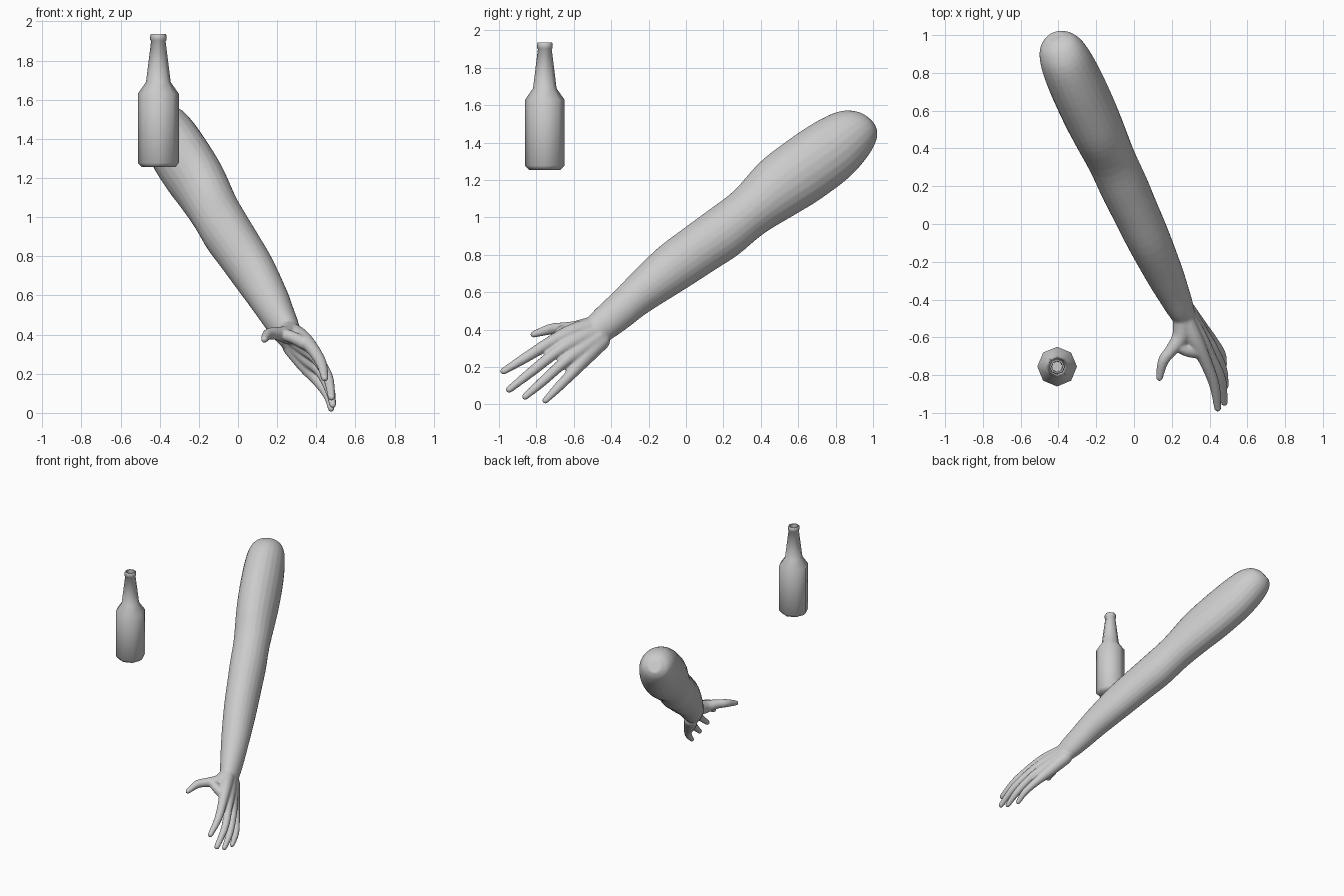
import bpy, bmesh, math
from mathutils import Vector

if "Cube" in bpy.data.objects:
    bpy.data.objects.remove(bpy.data.objects["Cube"])

grey = bpy.data.materials.new("light_grey")
grey.diffuse_color = (0.6, 0.6, 0.6, 1)
grey.use_nodes = True
grey.node_tree.nodes["Principled BSDF"].inputs["Base Color"].default_value = grey.diffuse_color


def loft(bm, rings):
    """Skin a list of equal rings and close both ends."""
    rows = [[bm.verts.new(p) for p in r] for r in rings]
    n = len(rows[0])
    for a, b in zip(rows, rows[1:]):
        for i in range(n):
            bm.faces.new((a[i], a[(i + 1) % n], b[(i + 1) % n], b[i]))
    bm.faces.new(rows[0][::-1])
    bm.faces.new(rows[-1])


def spline(pts, steps):
    """Catmull-Rom resampling of equal-length tuples."""
    pts = [Vector(p) for p in pts]
    out = []
    for i in range(len(pts) - 1):
        p1, p2 = pts[i], pts[i + 1]
        p0 = pts[i - 1] if i else p1
        p3 = pts[i + 2] if i + 2 < len(pts) else p2
        for k in range(steps):
            t = k / steps
            out.append(0.5 * (2 * p1 + (p2 - p0) * t
                              + (2 * p0 - 5 * p1 + 4 * p2 - p3) * t * t
                              + (3 * p1 - p0 - 3 * p2 + p3) * t ** 3))
    return out + [pts[-1]]


def ellipse(c, u, v, a, b, n=24):
    return [c + u * (a * math.cos(2 * math.pi * i / n))
            + v * (b * math.sin(2 * math.pi * i / n)) for i in range(n)]


def digit(bm, pts):
    """Round tapered tube through (x, y, z, radius) points, with domed ends."""
    path = spline(pts, 6)
    pos = [p.to_3d() if len(p) == 3 else Vector(p[:3]) for p in path]
    rad = [p[3] for p in path]
    d0, d1 = (pos[1] - pos[0]).normalized(), (pos[-1] - pos[-2]).normalized()
    dome = [math.radians(x) for x in (25, 50, 75)]
    stations = [(pos[0] - d0 * rad[0] * math.sin(x), rad[0] * math.cos(x)) for x in reversed(dome)]
    stations += list(zip(pos, rad))
    stations += [(pos[-1] + d1 * rad[-1] * math.sin(x), rad[-1] * math.cos(x)) for x in dome]
    rings = []
    for i, (c, r) in enumerate(stations):
        d = stations[min(i + 1, len(stations) - 1)][0] - stations[max(i - 1, 0)][0]
        u = Vector((1, 0, 0.3)).cross(d).normalized()
        v = d.normalized().cross(u)
        rings.append(ellipse(c, u, v, r, r, 14))
    loft(bm, rings)


def finish(bm, name):
    bmesh.ops.recalc_face_normals(bm, faces=bm.faces[:])
    me = bpy.data.meshes.new(name)
    bm.to_mesh(me)
    bm.free()
    me.materials.append(grey)
    ob = bpy.data.objects.new(name, me)
    bpy.context.collection.objects.link(ob)
    return ob


# Arm: along-axis station, upper edge, lower edge, half breadth
arm = [(-1.685, 0.665, 0.575, 0.045), (-1.65, 0.73, 0.535, 0.098),
       (-1.57, 0.784, 0.495, 0.13), (-1.42, 0.81, 0.462, 0.143),
       (-1.22, 0.816, 0.46, 0.144), (-1.07, 0.808, 0.473, 0.138),
       (-0.88, 0.769, 0.49, 0.128), (-0.70, 0.766, 0.48, 0.127),
       (-0.56, 0.766, 0.488, 0.122), (-0.36, 0.762, 0.50, 0.115),
       (-0.13, 0.728, 0.517, 0.10), (0.0, 0.708, 0.515, 0.086),
       (0.10, 0.695, 0.517, 0.073), (0.19, 0.675, 0.53, 0.055)]
U = Vector((0, -0.592, 0.806))
V = Vector((-0.937, -0.282, -0.207))
bm = bmesh.new()
rings = []
for t, up, low, b in spline(arm, 4):
    n = (up + low) / 2
    y, z = -0.592 * n - 0.806 * t, 0.806 * n - 0.592 * t
    rings.append(ellipse(Vector(((0.035 - 0.421 * y) / 0.907, y, z)), U, V, (up - low) / 2, b))
loft(bm, rings)

# Fingers, each running from the wrist through the palm to its tip
fingers = [
    [(0.26, -0.49, 0.42, 0.050), (0.32, -0.61, 0.385, 0.046), (0.375, -0.72, 0.335, 0.034),
     (0.425, -0.85, 0.255, 0.028), (0.443, -0.975, 0.178, 0.019)],
    [(0.27, -0.48, 0.39, 0.050), (0.345, -0.60, 0.335, 0.044), (0.405, -0.70, 0.275, 0.031),
     (0.46, -0.82, 0.18, 0.027), (0.478, -0.945, 0.08, 0.019)],
    [(0.28, -0.47, 0.36, 0.050), (0.355, -0.58, 0.28, 0.043), (0.42, -0.665, 0.215, 0.030),
     (0.468, -0.77, 0.12, 0.026), (0.484, -0.86, 0.042, 0.018)],
    [(0.275, -0.455, 0.34, 0.050), (0.35, -0.55, 0.24, 0.043), (0.415, -0.62, 0.157, 0.030),
     (0.462, -0.69, 0.085, 0.025), (0.476, -0.752, 0.021, 0.017)],
]
for f in fingers:
    digit(bm, f)

# Thumb, and the web joining it to the index side of the palm
digit(bm, [(0.26, -0.49, 0.42, 0.055), (0.25, -0.59, 0.40, 0.048), (0.20, -0.665, 0.405, 0.034),
           (0.155, -0.725, 0.402, 0.029), (0.135, -0.815, 0.375, 0.018)])
digit(bm, [(0.235, -0.645, 0.40, 0.032), (0.28, -0.67, 0.385, 0.032), (0.34, -0.68, 0.355, 0.034)])

arm_ob = finish(bm, "arm_and_hand")
rm = arm_ob.modifiers.new("fuse", "REMESH")
rm.mode = "VOXEL"
rm.voxel_size = 0.0075
rm.use_smooth_shade = True
sm = arm_ob.modifiers.new("soften", "SMOOTH")
sm.factor = 0.5
sm.iterations = 4

# Bottle: eight-sided lathe with a hollow mouth
profile = [(0.085, 1.255), (0.105, 1.277), (0.105, 1.63), (0.063, 1.69), (0.037, 1.90),
           (0.042, 1.905), (0.042, 1.928), (0.038, 1.935), (0.030, 1.935), (0.028, 1.86)]
bm = bmesh.new()
loft(bm, [ellipse(Vector((-0.407, -0.755, z)), Vector((1, 0, 0)), Vector((0, 1, 0)), r, r, 8)
          for r, z in profile])
bottle = finish(bm, "bottle")
bpy.context.view_layer.objects.active = bottle
bottle.select_set(True)
bpy.ops.object.shade_smooth_by_angle(angle=math.radians(50))
